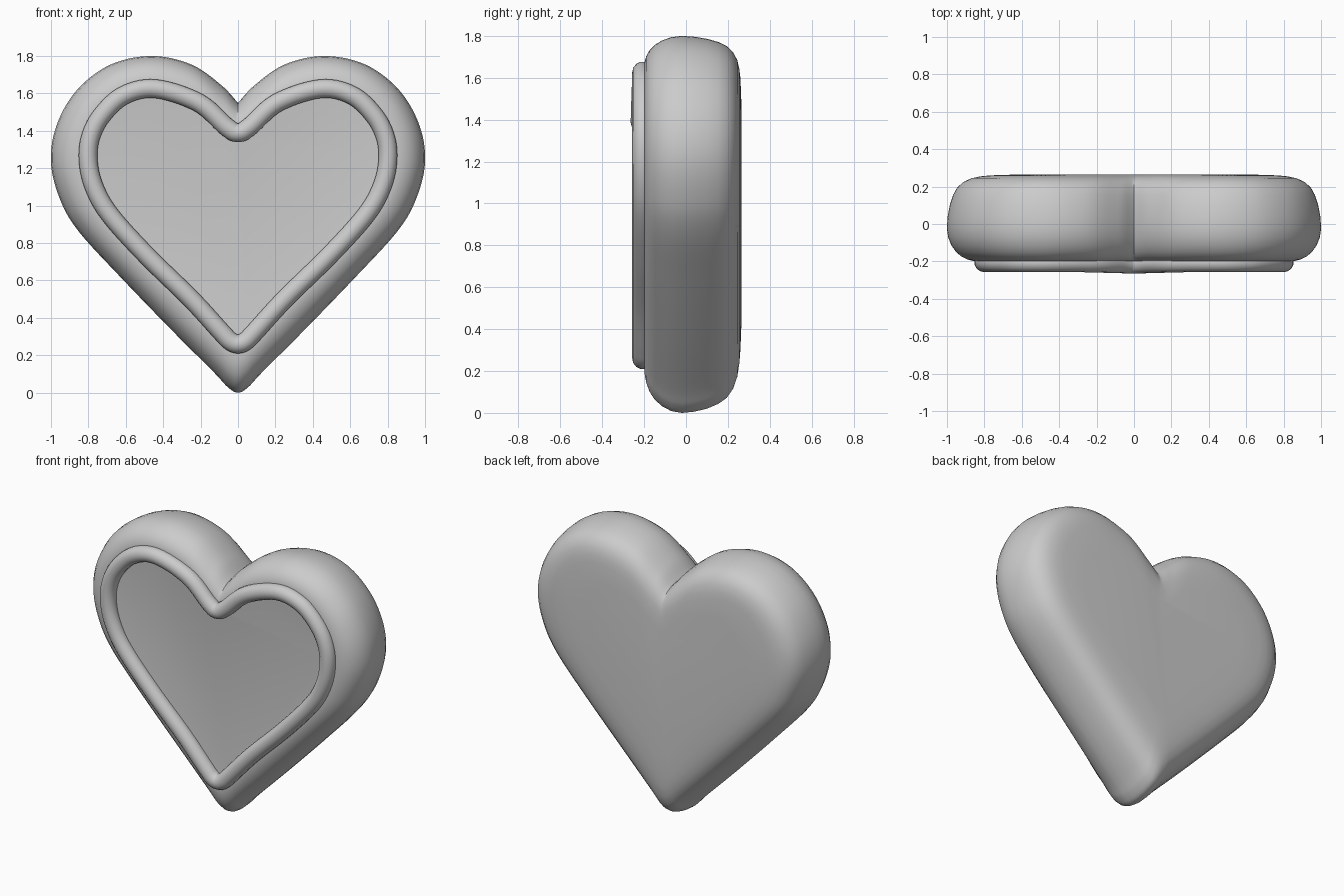
import bpy, bmesh
from mathutils import Vector

if "Cube" in bpy.data.objects:
    bpy.data.objects.remove(bpy.data.objects["Cube"])

# Right half outlines (x, z), from top notch to bottom tip, matched point by point
OUTER = [(0, 1.55), (.09, 1.645), (.25, 1.755), (.46, 1.80), (.68, 1.755), (.86, 1.62),
         (.97, 1.43), (1.0, 1.23), (.95, 1.03), (.85, .86), (.63, .62), (.35, .33),
         (.13, .11), (.055, .03), (0, 0)]
INNER = [(0, 1.39), (.06, 1.42), (.21, 1.55), (.44, 1.625), (.61, 1.59), (.73, 1.48),
         (.79, 1.36), (.80, 1.23), (.765, 1.09), (.68, .945), (.49, .735), (.25, .50),
         (.09, .325), (.04, .275), (0, .26)]


def heart(half, smooth_notch, steps=7):
    """Closed heart loop: spline through the half outline, then mirrored."""
    p = [Vector(q) for q in half]
    flip = lambda v: Vector((-v.x, v.y))
    first = flip(p[1]) if smooth_notch else 2 * p[0] - p[1]
    p = [first] + p + [flip(p[-2])]
    out = []
    for i in range(1, len(p) - 2):
        a, b, c, d = p[i - 1:i + 3]
        for k in range(steps):
            t = k / steps
            out.append(.5 * (2 * b + (c - a) * t + (2 * a - 5 * b + 4 * c - d) * t ** 2
                             + (3 * b - a - 3 * c + d) * t ** 3))
    out.append(p[-2])
    return out + [flip(v) for v in out[-2:0:-1]]


outer, inner = heart(OUTER, False), heart(INNER, True)


def shade(obj, angle):
    bpy.ops.object.select_all(action='DESELECT')
    obj.select_set(True)
    bpy.context.view_layer.objects.active = obj
    bpy.ops.object.shade_smooth_by_angle(angle=angle)


# Puffy heart body: (inset, y) profile lofted from the front panel round to the back
PROFILE = [(.19, -.193), (.16, -.198), (.13, -.198), (.10, -.19), (.07, -.174), (.045, -.15),
           (.022, -.115), (.006, -.07), (0, -.02), (.004, .04), (.014, .10), (.03, .155),
           (.05, .195), (.08, .225), (.12, .245), (.165, .255), (.21, .26)]
bm = bmesh.new()
rings = []
for inset, y in PROFILE:
    t = inset / .18
    rings.append([bm.verts.new((v.x, y, v.y)) for v in
                  (o.lerp(i, t) for o, i in zip(outer, inner))])
# gently crowned back
rings.append([bm.verts.new((v.co.x * .8, .265, .95 + (v.co.z - .95) * .8)) for v in rings[-1]])
n = len(outer)
for a, b in zip(rings, rings[1:]):
    for i in range(n):
        j = (i + 1) % n
        bm.faces.new((a[i], a[j], b[j], b[i]))
bm.faces.new(rings[0])
bm.faces.new(rings[-1])
bmesh.ops.recalc_face_normals(bm, faces=bm.faces)
mesh = bpy.data.meshes.new("heart_body")
bm.to_mesh(mesh)
bm.free()
body = bpy.data.objects.new("heart_body", mesh)
bpy.context.collection.objects.link(body)
shade(body, .9)

# Raised round border on the front
curve = bpy.data.curves.new("front_border", 'CURVE')
curve.dimensions = '3D'
curve.bevel_depth = .051
curve.bevel_resolution = 5
spline = curve.splines.new('POLY')
spline.points.add(n - 1)
for pt, v in zip(spline.points, inner):
    bump = .008 * max(0, 1 - abs(v.x) / .3) if v.y > 1 else 0
    pt.co = (v.x, -.206 - bump, v.y, 1)
spline.use_cyclic_u = True
border = bpy.data.objects.new("front_border", curve)
bpy.context.collection.objects.link(border)
bpy.ops.object.select_all(action='DESELECT')
border.select_set(True)
bpy.context.view_layer.objects.active = border
bpy.ops.object.convert(target='MESH')
shade(bpy.context.object, 1.0)
